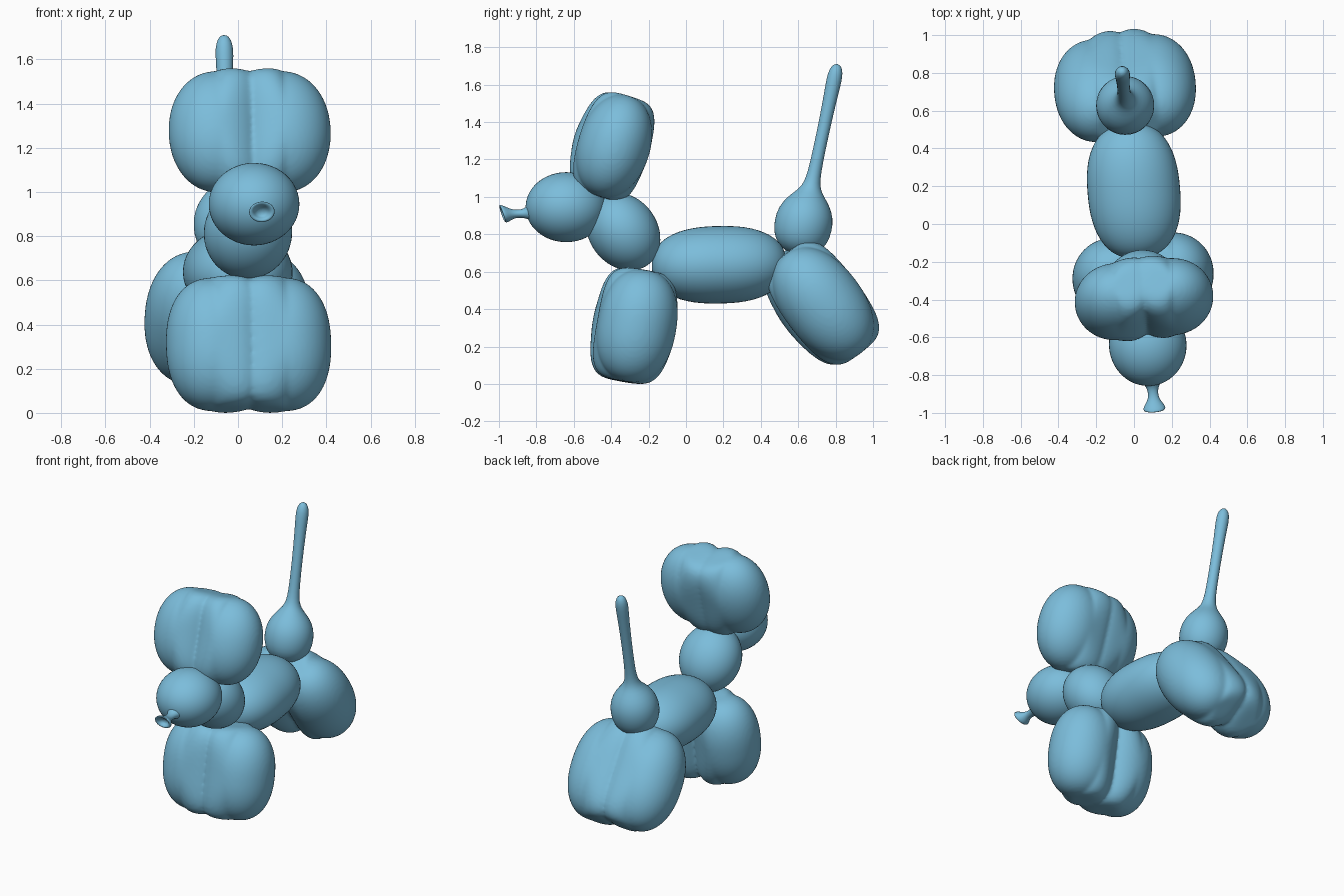
import bpy, bmesh, math
from mathutils import Matrix, Vector

if "Cube" in bpy.data.objects:
    bpy.data.objects.remove(bpy.data.objects["Cube"])

mat = bpy.data.materials.new("light blue balloon")
mat.diffuse_color = (0.20, 0.51, 0.71, 1)
mat.use_nodes = True
mat.node_tree.nodes["Principled BSDF"].inputs["Base Color"].default_value = mat.diffuse_color

# The whole animal is turned slightly about z
FRAME = Matrix.Translation((0.015, 0, 0)) @ Matrix.Rotation(0.09, 4, 'Z')


def finish(name, bm):
    bmesh.ops.recalc_face_normals(bm, faces=bm.faces)
    for f in bm.faces:
        f.smooth = True
    me = bpy.data.meshes.new(name)
    bm.to_mesh(me)
    bm.free()
    me.materials.append(mat)
    ob = bpy.data.objects.new(name, me)
    bpy.context.collection.objects.link(ob)
    return ob


def add_bubble(bm, center, radii, tilt, p, side=0, fill=0):
    """Rounded ellipsoid, long axis local z, tilted about x.
    side: -1/1 for a lobe whose inner half is pressed flat on its twin;
    fill: local y direction in which the crease between the twins is shallow."""
    made = bmesh.ops.create_uvsphere(bm, u_segments=48, v_segments=32, radius=1)
    m = FRAME @ Matrix.Translation(center) @ Matrix.Rotation(tilt, 4, 'X')
    for v in made['verts']:
        x, y, h = abs(v.co.x), abs(v.co.y), abs(v.co.z)
        inward = max(0, -side * v.co.x) / max(math.hypot(x, y), 1e-6)
        q = 4 if inward > 0 and fill * v.co.y > 0 else 2
        e = p + (6 - p) * inward
        rho = (x ** q + y ** q) ** (1 / q)
        k = (rho ** e + h ** e) ** (-1 / e)
        v.co = m @ Vector([c * k * r for c, r in zip(v.co, radii)])


def bubble(name, y, z, radii, tilt=0.0, p=2.0):
    bm = bmesh.new()
    add_bubble(bm, (0, y, z), radii, tilt, p)
    return finish(name, bm)


def bubble_pair(name, center, dx, radii, tilt, p, fill):
    """Two lobes pressed together, fused into one skin with a soft crease."""
    bm = bmesh.new()
    for side in (-1, 1):
        add_bubble(bm, Vector(center) + Vector((side * dx, 0, 0)), radii, tilt, p, side, fill)
    ob = finish(name, bm)
    rm = ob.modifiers.new("fuse", 'REMESH')
    rm.mode = 'VOXEL'
    rm.voxel_size = 0.011
    rm.use_smooth_shade = True
    sm = ob.modifiers.new("soften", 'SMOOTH')
    sm.factor = 0.5
    sm.iterations = 8
    return ob


def lathe(name, profile, matrix, n=32):
    """Spin (height, radius) points about local z."""
    bm = bmesh.new()
    rings = []
    for t, r in profile:
        if r == 0:
            rings.append([bm.verts.new((0, 0, t))])
        else:
            rings.append([bm.verts.new((r * math.cos(2 * math.pi * i / n),
                                        r * math.sin(2 * math.pi * i / n), t))
                          for i in range(n)])
    for a, b in zip(rings, rings[1:]):
        for i in range(n):
            j = (i + 1) % n
            quad = [a[i % len(a)], a[j % len(a)], b[j % len(b)], b[i % len(b)]]
            bm.faces.new(list(dict.fromkeys(quad)))
    bm.transform(FRAME @ matrix)
    ob = finish(name, bm)
    sub = ob.modifiers.new("round", 'SUBSURF')
    sub.levels = sub.render_levels = 1
    return ob


# Body, neck and head bubbles
bubble("body", 0.178, 0.637, (0.245, 0.207, 0.36), tilt=math.pi / 2 + 0.02, p=2.4)
bubble("neck", -0.337, 0.815, (0.2, 0.183, 0.222), tilt=0.65)
bubble("head", -0.643, 0.945, (0.205, 0.187, 0.217), tilt=math.pi / 2)

# Paired lobes: legs and ears
bubble_pair("front_legs", (0.008, -0.278, 0.31), 0.163, (0.212, 0.21, 0.303), -0.18, 2.3, -1)
bubble_pair("back_legs", (0.002, 0.722, 0.428), 0.163, (0.213, 0.215, 0.332), 0.647, 2.2, 1)
bubble_pair("ears", (0.002, -0.4, 1.272), 0.15, (0.218, 0.193, 0.28), -0.3, 2.1, 1)

# Tail: small bubble running into a thin upright stalk
tail_profile = [(0, 0), (0.005, 0.06), (0.04, 0.115), (0.09, 0.146), (0.16, 0.158),
                (0.23, 0.15), (0.29, 0.118), (0.335, 0.076), (0.37, 0.05),
                (0.42, 0.038), (0.5, 0.034), (0.65, 0.033), (0.85, 0.036),
                (0.96, 0.042), (1.005, 0.037), (1.035, 0.023), (1.045, 0)]
lathe("tail", tail_profile,
      Matrix.Translation((-0.005, 0.596, 0.69)) @ Matrix.Rotation(-0.21, 4, 'X'))

# Nose: tied nozzle with a flared, slanted lip and a dimple
nose_profile = [(-0.02, 0.05), (0.01, 0.04), (0.03, 0.027), (0.06, 0.021), (0.09, 0.022),
                (0.115, 0.032), (0.138, 0.045), (0.152, 0.048), (0.157, 0.042),
                (0.152, 0.031), (0.13, 0.022), (0.122, 0)]
slant = Matrix(((1.25, 0, 0, 0), (0, 1, 0, 0), (0, 0.35, 1, 0), (0, 0, 0, 1)))
lathe("nose_nozzle", nose_profile,
      Matrix.Translation((0.005, -0.832, 0.91)) @ Matrix.Rotation(math.pi / 2, 4, 'X') @ slant)
